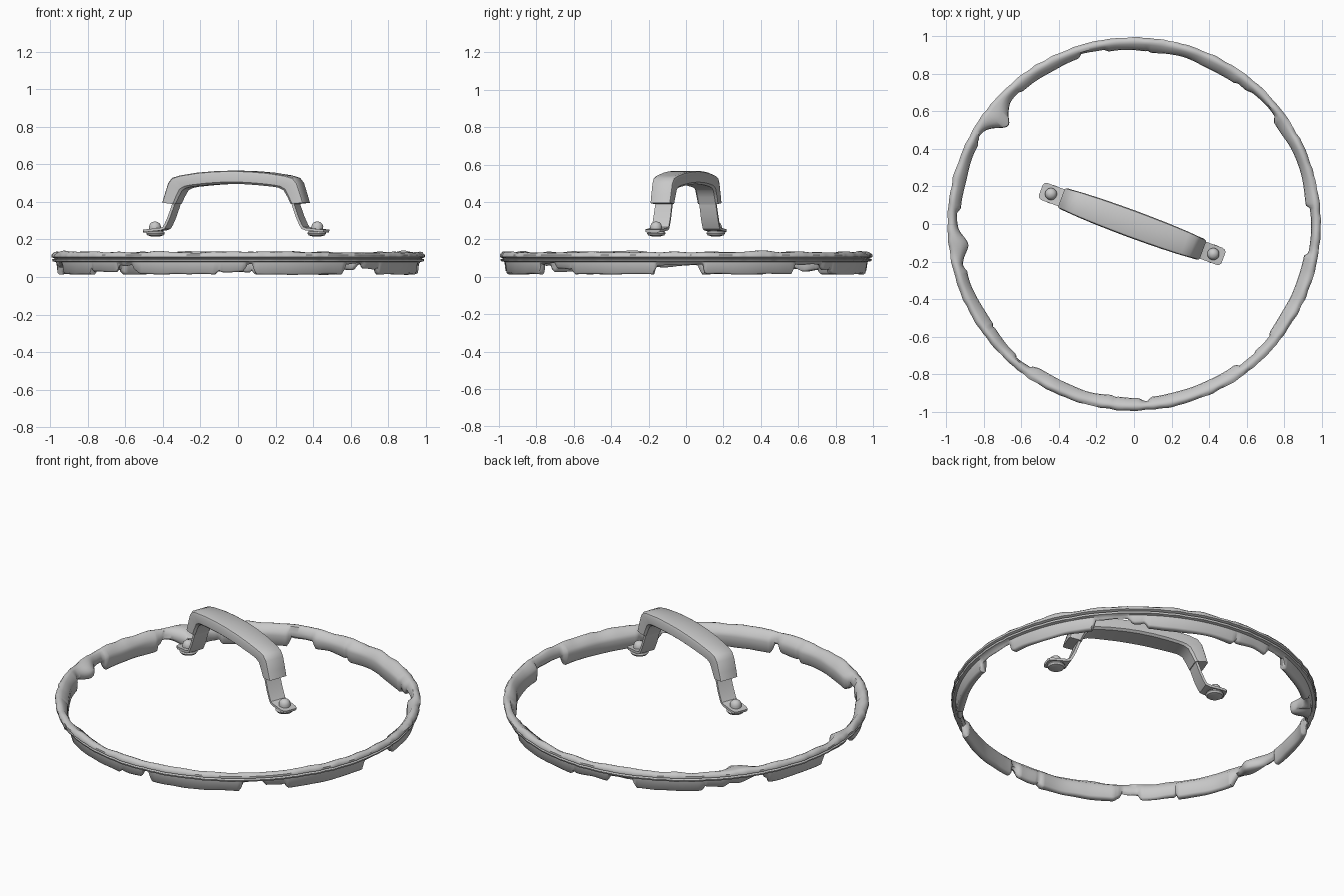
import bpy, bmesh, math
from mathutils import Vector, Matrix, noise

cube = bpy.data.objects.get("Cube")
if cube:
    bpy.data.objects.remove(cube, do_unlink=True)

grey = bpy.data.materials.new("plain grey")
grey.use_nodes = True
COLOUR = (0.58, 0.58, 0.58, 1)
grey.diffuse_color = COLOUR
grey.node_tree.nodes["Principled BSDF"].inputs["Base Color"].default_value = COLOUR

# Handle frame: turned about z
TURN = Matrix.Translation((-0.01, 0, 0)) @ Matrix.Rotation(math.radians(-20.3), 4, 'Z')


def loft(name, loops, closed=False, matrix=None, angle=35):
    """Skin a row of equal point loops; cap the ends unless the row is closed."""
    bm = bmesh.new()
    rows = [[bm.verts.new(p) for p in loop] for loop in loops]
    n = len(rows[0])
    for i in range(len(rows) if closed else len(rows) - 1):
        a, b = rows[i], rows[(i + 1) % len(rows)]
        for j in range(n):
            k = (j + 1) % n
            bm.faces.new((a[j], a[k], b[k], b[j]))
    if not closed:
        bm.faces.new(rows[0])
        bm.faces.new(rows[-1])
    bmesh.ops.recalc_face_normals(bm, faces=bm.faces)
    mesh = bpy.data.meshes.new(name)
    bm.to_mesh(mesh)
    bm.free()
    mesh.materials.append(grey)
    ob = bpy.data.objects.new(name, mesh)
    bpy.context.collection.objects.link(ob)
    if matrix:
        ob.matrix_world = matrix
    bpy.ops.object.select_all(action='DESELECT')
    ob.select_set(True)
    bpy.context.view_layer.objects.active = ob
    bpy.ops.object.shade_smooth_by_angle(angle=math.radians(angle))
    return ob


def lathe(name, profile, centre, matrix, sides=24):
    loops = []
    for r, z in profile:
        loops.append([(centre + r * math.cos(t), r * math.sin(t), z)
                      for t in (math.tau * i / sides for i in range(sides))])
    return loft(name, loops, matrix=matrix)


# Grip: half stations of (outer u, outer z, inner u, inner z, half width)
half = [(0.402, 0.396, 0.328, 0.388, 0.059), (0.388, 0.44, 0.310, 0.425, 0.060),
        (0.368, 0.50, 0.288, 0.462, 0.061), (0.345, 0.528, 0.262, 0.475, 0.063),
        (0.30, 0.541, 0.23, 0.481, 0.066), (0.20, 0.556, 0.16, 0.488, 0.070),
        (0.10, 0.564, 0.08, 0.494, 0.072)]
stations = [(-a, b, -c, d, w) for a, b, c, d, w in half]
stations += [(0, 0.567, 0, 0.496, 0.073)]
stations += half[::-1]


def grip_section(ou, oz, iu, iz, w):
    outer, inner = Vector((ou, 0, oz)), Vector((iu, 0, iz))
    side = Vector((0, 1, 0))
    shape = [(0, -0.8), (0, 0.8), (0.06, 0.93), (0.22, 1), (0.85, 0.97),
             (1, 0.8), (1, -0.8), (0.85, -0.97), (0.22, -1), (0.06, -0.93)]
    return [outer.lerp(inner, t) + side * (s * w) for t, s in shape]


loft("handle_grip", [grip_section(*s) for s in stations], matrix=TURN)

# Straps, rivets and washers at both ends
path = [(0.325, 0.45, 0.045), (0.342, 0.38, 0.047), (0.364, 0.32, 0.048),
        (0.383, 0.28, 0.048), (0.394, 0.262, 0.048), (0.414, 0.255, 0.048),
        (0.497, 0.247, 0.048), (0.512, 0.246, 0.042), (0.518, 0.245, 0.03)]
for side, start in (("left", TURN), ("right", TURN @ Matrix.Rotation(math.pi, 4, 'Z'))):
    loops = []
    for i, (u, z, w) in enumerate(path):
        before, after = path[max(i - 1, 0)], path[min(i + 1, len(path) - 1)]
        d = Vector((after[0] - before[0], after[1] - before[1])).normalized() * 0.007
        loops.append([(u - d.y, -w, z + d.x), (u - d.y, w, z + d.x),
                      (u + d.y, w, z - d.x), (u + d.y, -w, z - d.x)])
    loft(side + "_handle_strap", loops, matrix=start)
    lathe(side + "_rivet", [(0.031, 0.25), (0.032, 0.268), (0.027, 0.283),
                            (0.017, 0.292), (0.004, 0.296)], 0.461, start)
    lathe(side + "_washer", [(0.03, 0.248), (0.046, 0.241), (0.05, 0.232),
                             (0.043, 0.222), (0.025, 0.217)], 0.458, start)

# Rim ring with a broken, lumpy skirt below it: (start, end, depth) in degrees
SKIRT = [(6, 37, 1), (49, 54, 0.6), (54, 85, 1), (85, 99, 0.7), (107, 131, 1),
         (131, 138, 0.6), (152, 175, 1), (194, 216, 1), (216, 228, 0.75),
         (235, 263, 1), (263, 272, 0.7), (275, 306, 1), (314, 321, 0.5),
         (321, 350, 1)]


def bell(a, centre, width):
    return math.exp(-((a - centre) / width) ** 2)


def ring_section(deg):
    t = math.radians(deg)
    spot = Vector((math.cos(t), math.sin(t), 0))

    def wobble(scale, seed):
        return noise.noise(spot * scale + Vector((0, 0, seed)))

    ragged = deg + 1.5 * wobble(25, 3.3)
    depth = max(d * min(1, max(0, min(ragged - a, b - ragged) / 1.5 + 0.5))
                for a, b, d in SKIRT)
    bottom = 0.066 - 0.052 * depth + 0.012 * wobble(9, 1.7) * (1 - 0.6 * depth)
    lump = 0.09 * bell(deg, 142, 4) + 0.05 * bell(deg, 187, 4)
    bottom = max(bottom - 0.25 * lump, 0.004)
    inner = 0.942 - 0.02 * depth - lump + 0.014 * wobble(5, 8.1)
    top = 0.133 + 0.011 * wobble(8, 5.2)
    edge = 0.994 + 0.005 * wobble(20, 9.4)
    shape = [(0.957 - 0.5 * lump, top - 0.006), (inner + 0.004, 0.102), (inner, 0.08),
             (inner + 0.004, bottom + 0.010), (inner + 0.014, bottom),
             (0.956, bottom), (0.965, bottom + 0.008), (0.971, 0.080),
             (edge - 0.007, 0.084), (edge - 0.003, 0.094), (edge - 0.018, 0.099),
             (edge, 0.106), (edge, 0.118), (edge - 0.012, top - 0.003), (0.97, top)]
    return [(r * spot.x, r * spot.y, z) for r, z in shape]


loft("rim_ring", [ring_section(i * 0.75) for i in range(480)], closed=True, angle=50)
